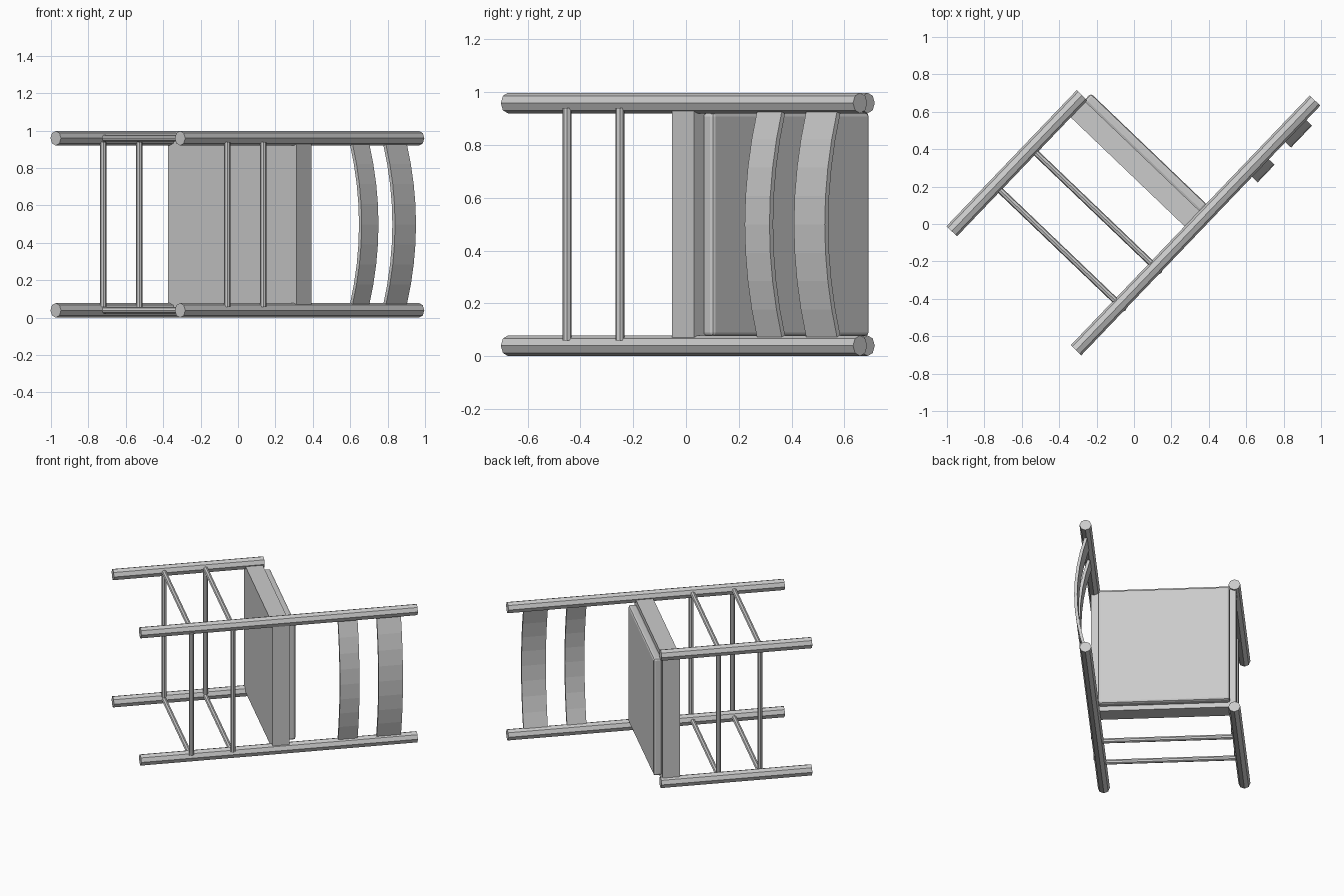
import bpy, bmesh, math
from mathutils import Matrix, Vector

cube = bpy.data.objects.get("Cube")
if cube:
    bpy.data.objects.remove(cube, do_unlink=True)

grey = bpy.data.materials.new("plain_grey")
grey.use_nodes = True
tone = (0.6, 0.6, 0.6, 1)
grey.diffuse_color = tone
grey.node_tree.nodes["Principled BSDF"].inputs["Base Color"].default_value = tone

# The chair is built upright (x forward, y sideways, z up its legs),
# then laid on its side and turned on the floor.
turn = math.radians(46.25)
up = Vector((math.cos(turn), math.sin(turn), 0))
forward = Vector((-up.y, up.x, 0))
lay_down = Matrix((forward, (0, 0, 1), up)).transposed().to_4x4()
lay_down.translation = (-0.31, -0.675, 0)

LOW, HIGH = 0.039, 0.959      # the two side planes of the frame
MID = (LOW + HIGH) / 2
DEPTH = 0.92                  # back posts to front legs


def finish(name, bm):
    bmesh.ops.recalc_face_normals(bm, faces=bm.faces)
    mesh = bpy.data.meshes.new(name)
    bm.to_mesh(mesh)
    bm.free()
    mesh.materials.append(grey)
    obj = bpy.data.objects.new(name, mesh)
    bpy.context.collection.objects.link(obj)
    obj.matrix_world = lay_down
    return obj


def rod(name, start, end, radius):
    start, end = Vector(start), Vector(end)
    axis = end - start
    place = Matrix.Translation((start + end) / 2) @ axis.to_track_quat('Z', 'Y').to_matrix().to_4x4()
    bm = bmesh.new()
    bmesh.ops.create_cone(bm, cap_ends=True, segments=8, radius1=radius,
                          radius2=radius, depth=axis.length, matrix=place)
    return finish(name, bm)


def box(name, low, high):
    low, high = Vector(low), Vector(high)
    bm = bmesh.new()
    bmesh.ops.create_cube(bm, size=1, matrix=Matrix.Translation((low + high) / 2)
                          @ Matrix.Diagonal((*(high - low), 1)))
    return finish(name, bm)


def slat(name, bottom, top, segments=8, bulge=0.068, thick=0.02):
    # bowed board sweeping between the two back posts
    bm = bmesh.new()
    rings = []
    for i in range(segments + 1):
        t = 2 * i / segments - 1
        outer = -0.013 - bulge * (1 - t * t)
        y = MID + t * 0.43
        corners = ((outer, bottom), (outer, top), (outer + thick, top), (outer + thick, bottom))
        rings.append([bm.verts.new((x, y, z)) for x, z in corners])
    for a, b in zip(rings, rings[1:]):
        for k in range(4):
            n = (k + 1) % 4
            bm.faces.new((a[k], a[n], b[n], b[k]))
    bm.faces.new(rings[0])
    bm.faces.new(rings[-1])
    return finish(name, bm)


# Posts, legs and side rungs
for side, y in (("right", LOW), ("left", HIGH)):
    rod(f"back_post_{side}", (0, y, 0), (0, y, 1.848), 0.039)
    rod(f"front_leg_{side}", (DEPTH, y, 0), (DEPTH, y, 1.007), 0.039)
    for level, z in (("lower", 0.337), ("upper", 0.614)):
        rod(f"{level}_side_rung_{side}", (0.02, y, z), (0.885, y, z), 0.017)

# Cross rungs at the back and front
for level, z in (("lower", 0.337), ("upper", 0.614)):
    for end, x in (("back", -0.028), ("front", DEPTH - 0.03)):
        rod(f"{level}_{end}_rung", (x, 0.058, z), (x, 0.94, z), 0.017)

# Seat frame and cushion
box("seat_frame", (-0.02, 0.045, 0.88), (0.93, 0.953, 0.995))
cushion = box("seat_cushion", (0.03, 0.075, 0.99), (0.892, 0.923, 1.047))
soften = cushion.modifiers.new("rounded_edges", 'BEVEL')
soften.width = 0.015
soften.segments = 2

# Back slats
slat("lower_back_slat", 1.32, 1.45)
slat("upper_back_slat", 1.578, 1.74)
